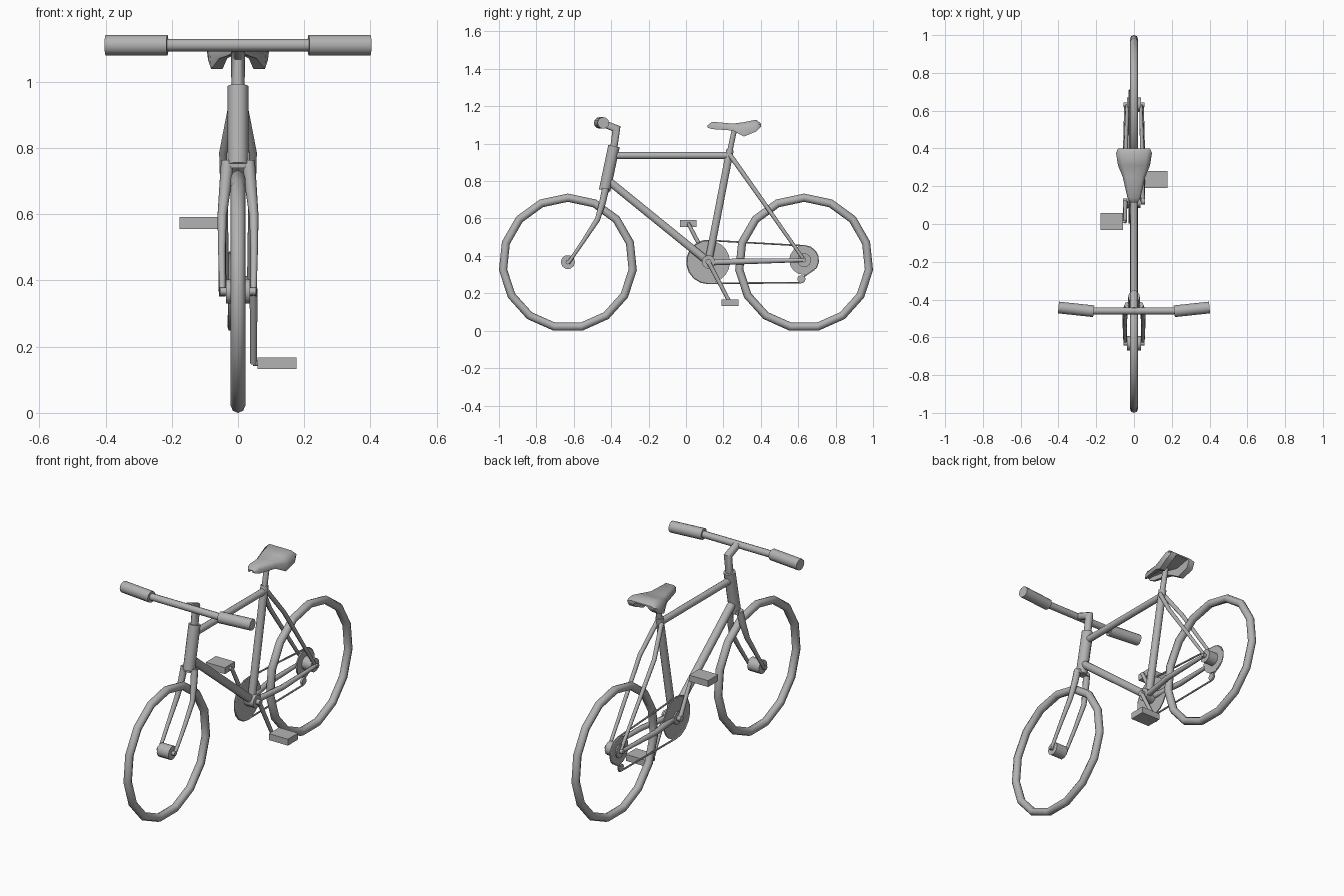
import bpy, bmesh, math
from mathutils import Vector

old = bpy.data.objects.get("Cube")
if old:
    bpy.data.objects.remove(old)

grey = bpy.data.materials.new("plain grey")
grey.use_nodes = True
colour = (0.45, 0.45, 0.45, 1)
grey.diffuse_color = colour
grey.node_tree.nodes["Principled BSDF"].inputs["Base Color"].default_value = colour


def finish(ob, name, angle=50):
    ob.name = name
    ob.data.materials.clear()
    ob.data.materials.append(grey)
    bpy.ops.object.select_all(action='DESELECT')
    ob.select_set(True)
    bpy.context.view_layer.objects.active = ob
    bpy.ops.object.shade_smooth_by_angle(angle=math.radians(angle))
    return ob


def loft(name, rings, closed=False):
    """Skin a list of equal point rings, with end caps unless closed."""
    bm = bmesh.new()
    loops = [[bm.verts.new(p) for p in ring] for ring in rings]
    pairs = list(zip(loops, loops[1:]))
    if closed:
        pairs.append((loops[-1], loops[0]))
    else:
        bm.faces.new(loops[0])
        bm.faces.new(loops[-1])
    n = len(loops[0])
    for a, b in pairs:
        for i in range(n):
            j = (i + 1) % n
            bm.faces.new((a[i], a[j], b[j], b[i]))
    bmesh.ops.recalc_face_normals(bm, faces=bm.faces)
    mesh = bpy.data.meshes.new(name)
    bm.to_mesh(mesh)
    bm.free()
    ob = bpy.data.objects.new(name, mesh)
    bpy.context.collection.objects.link(ob)
    return finish(ob, name)


def tube(name, points, radii, sides=10, closed=False):
    """Sweep a round section along points, mitred at the bends."""
    pts = [Vector(p) for p in points]
    if not isinstance(radii, (list, tuple)):
        radii = [radii] * len(pts)
    rings, last = [], len(pts) - 1
    for i, p in enumerate(pts):
        before = pts[i - 1] if i or closed else p
        after = pts[(i + 1) % len(pts)] if i < last or closed else p
        d_in, d_out = (p - before).normalized(), (after - p).normalized()
        along = (d_in + d_out).normalized()
        ref = Vector((1, 0, 0)) if abs(along.x) < 0.8 else Vector((0, 0, 1))
        u = (ref - along * ref.dot(along)).normalized()
        v = along.cross(u)
        stretch = 1 / max(0.6, along.dot(d_out if d_out.length else d_in))
        turns = [2 * math.pi * k / sides for k in range(sides)]
        rings.append([p + radii[i] * (u * math.cos(t) + v * math.sin(t) * stretch) for t in turns])
    return loft(name, rings, closed)


def disc(name, x, y, z, radius, width, sides=16):
    bpy.ops.mesh.primitive_cylinder_add(vertices=sides, radius=radius, depth=width,
                                        location=(x, y, z), rotation=(0, math.pi / 2, 0))
    return finish(bpy.context.object, name)


def box(name, centre, size):
    bpy.ops.mesh.primitive_cube_add(size=1, location=centre)
    ob = bpy.context.object
    ob.scale = size
    return finish(ob, name, 30)


# Wheels and hubs
for name, y, hub_z in (("front", -0.6315, 0.367), ("rear", 0.6315, 0.377)):
    bpy.ops.mesh.primitive_torus_add(major_segments=15, minor_segments=8,
                                     major_radius=0.3485, minor_radius=0.022,
                                     location=(0, y, 0.3625), rotation=(0, -math.pi / 2, 0))
    finish(bpy.context.object, name + "_wheel")
    disc(name + "_hub", 0, y, hub_z, 0.038, 0.072, 10)
    disc(name + "_axle", 0, y, hub_z, 0.012, 0.11, 8)

# Main frame
bracket = Vector((0, 0.12, 0.368))
tube("head_tube", [(0, -0.435, 0.75), (0, -0.385, 0.987)], 0.031, 12)
tube("top_tube", [(0, -0.39, 0.937), (0, 0.23, 0.937)], 0.019)
tube("down_tube", [(0, -0.425, 0.81), bracket], 0.022)
tube("seat_tube", [bracket, (0, 0.236, 0.968)], 0.021)
disc("bottom_bracket", 0, bracket.y, bracket.z, 0.036, 0.07, 10)

# Paired stays and fork legs
for side, s in (("left", 1), ("right", -1)):
    tube(side + "_chain_stay", [(s * 0.016, 0.13, 0.366), (s * 0.045, 0.33, 0.371),
                                (s * 0.042, 0.63, 0.377)], [0.017, 0.015, 0.01], 8)
    tube(side + "_seat_stay", [(s * 0.014, 0.235, 0.94), (s * 0.045, 0.345, 0.785),
                               (s * 0.036, 0.63, 0.38)], [0.013, 0.012, 0.009], 8)
    tube(side + "_fork_leg", [(s * 0.032, -0.43, 0.76), (s * 0.038, -0.445, 0.69),
                              (s * 0.048, -0.473, 0.595), (s * 0.049, -0.543, 0.488),
                              (s * 0.047, -0.63, 0.36)],
         [0.019, 0.018, 0.014, 0.011, 0.009], 8)
    # Grips
    tube(side + "_grip", [(s * 0.213, -0.462, 1.111), (s * 0.4, -0.442, 1.111)], 0.031, 12)
box("fork_crown", (0, -0.43, 0.75), (0.07, 0.035, 0.022))

# Steering
tube("stem", [(0, -0.387, 0.97), (0, -0.372, 1.08), (0, -0.45, 1.111)], [0.02, 0.021, 0.02])
tube("handlebar", [(-0.22, -0.46, 1.111), (0.22, -0.46, 1.111)], 0.019)

# Drivetrain on the right side
chain_x = -0.025
disc("chainring", chain_x, bracket.y, bracket.z, 0.115, 0.006, 20)
disc("rear_cog", chain_x, 0.63, 0.377, 0.078, 0.008, 16)
disc("pulley", chain_x, 0.615, 0.277, 0.02, 0.012, 10)


def arc(y, z, radius, start, end, steps):
    angles = [math.radians(start + (end - start) * k / steps) for k in range(steps + 1)]
    return [(chain_x, y + radius * math.cos(a), z + radius * math.sin(a)) for a in angles]


path = arc(bracket.y, bracket.z, 0.115, 85, 270, 9)
path += arc(0.615, 0.277, 0.02, 270, 400, 3)
path += arc(0.63, 0.377, 0.077, -30, 85, 5)
tube("chain", path, 0.005, 6, closed=True)

# Cranks and pedals
for side, s, py, pz in (("left", 1, 0.235, 0.15), ("right", -1, 0.012, 0.573)):
    x = s * 0.047
    tube(side + "_crank", [(x, bracket.y, bracket.z), (x, py, pz)], [0.012, 0.01], 8)
    disc(side + "_crank_boss", x, bracket.y, bracket.z, 0.016, 0.02, 8)
    box(side + "_pedal", (s * 0.118, py, pz), (0.118, 0.09, 0.036))
    disc(side + "_pedal_spindle", s * 0.06, py, pz, 0.008, 0.03, 8)

# Saddle: arched sections with skirts, hollow underneath
tube("seat_post", [(0, 0.23, 0.94), (0, 0.262, 1.09)], 0.015)
stations = [(0.115, 0.02, 1.098, 1.086), (0.14, 0.035, 1.117, 1.078),
            (0.25, 0.06, 1.107, 1.07), (0.31, 0.085, 1.115, 1.038),
            (0.375, 0.095, 1.128, 1.065), (0.4, 0.085, 1.108, 1.09)]
sections = []
for y, w, top, low in stations:
    mid = low + 0.6 * (top - low)
    half = [(0.72 * w, top), (w, mid), (0.95 * w, low), (0.55 * w, low), (0.45 * w, mid)]
    sections.append([(x, y, z) for x, z in half] + [(-x, y, z) for x, z in reversed(half)])
loft("saddle", sections)
